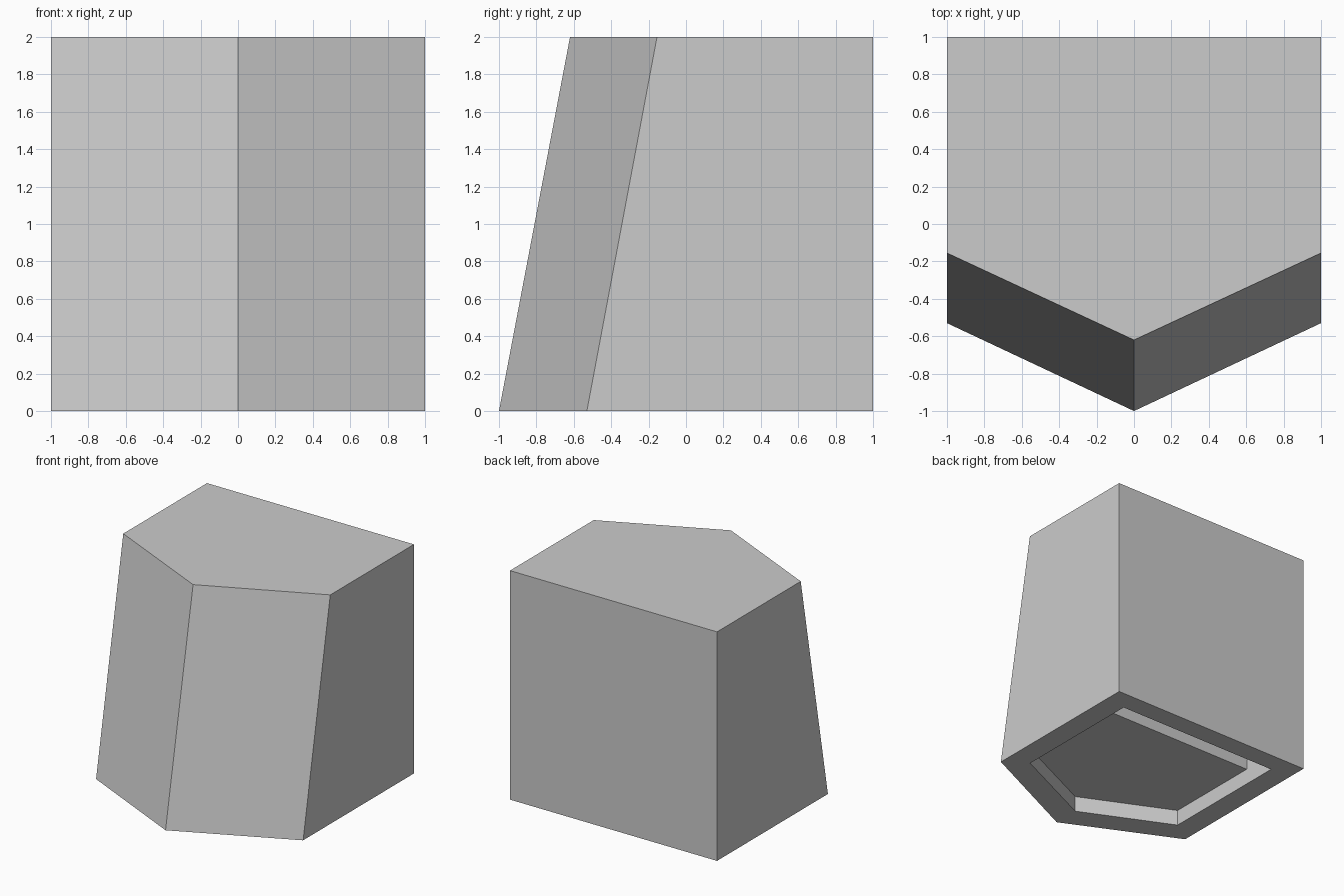
import bpy, bmesh

if "Cube" in bpy.data.objects:
    bpy.data.objects.remove(bpy.data.objects["Cube"])


def pentagon(side, back, shoulder, nose):
    return [(0, nose), (side, shoulder), (side, back), (-side, back), (-side, shoulder)]


def loft(bottom, top, z0, z1):
    """Closed solid between two matching outlines."""
    bm = bmesh.new()
    lo = [bm.verts.new((x, y, z0)) for x, y in bottom]
    hi = [bm.verts.new((x, y, z1)) for x, y in top]
    n = len(lo)
    bm.faces.new(lo[::-1])
    bm.faces.new(hi)
    for i in range(n):
        j = (i + 1) % n
        bm.faces.new((lo[i], lo[j], hi[j], hi[i]))
    return bm


def make_object(name, bm):
    bmesh.ops.recalc_face_normals(bm, faces=bm.faces)
    mesh = bpy.data.meshes.new(name)
    bm.to_mesh(mesh)
    bm.free()
    obj = bpy.data.objects.new(name, mesh)
    bpy.context.collection.objects.link(obj)
    return obj


# Body: five-sided block with a pointed front leaning backwards
body = make_object("body", loft(pentagon(1, 1, -0.53, -1),
                                pentagon(1, 1, -0.155, -0.62), 0, 2))

# Underside recess: shallow pocket with a deeper slot along the back
DEPTH, SLOT_DEPTH, SLOT_Y = 0.14, 0.5, 0.505
outline = pentagon(0.8, 0.82, -0.39, -0.76)
bm = loft(outline, outline, -0.2, DEPTH)
bmesh.ops.bisect_plane(bm, geom=bm.verts[:] + bm.edges[:] + bm.faces[:],
                       plane_co=(0, SLOT_Y, 0), plane_no=(0, 1, 0))
slot = [f for f in bm.faces
        if all(v.co.z > DEPTH - 0.01 and v.co.y > SLOT_Y - 0.01 for v in f.verts)]
ext = bmesh.ops.extrude_face_region(bm, geom=slot)
bmesh.ops.delete(bm, geom=[f for f in slot if f.is_valid], context='FACES_ONLY')
for g in ext["geom"]:
    if isinstance(g, bmesh.types.BMVert):
        g.co.z = SLOT_DEPTH
cutter = make_object("recess_cutter", bm)
cutter.hide_render = True

mod = body.modifiers.new("recess", 'BOOLEAN')
mod.operation = 'DIFFERENCE'
mod.solver = 'EXACT'
mod.object = cutter
bpy.context.view_layer.objects.active = body
bpy.ops.object.modifier_apply(modifier=mod.name)
bpy.data.objects.remove(cutter)
